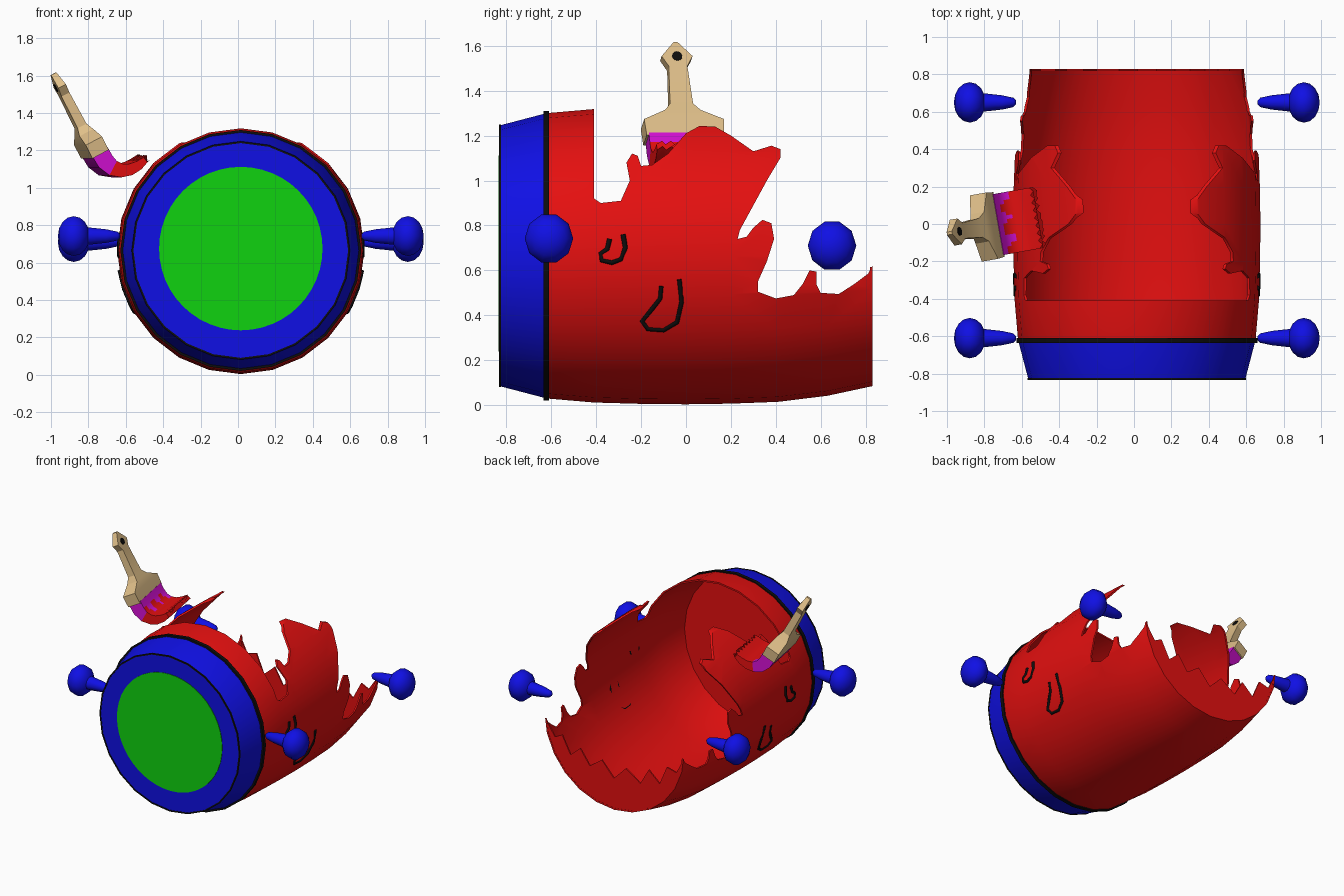
import bpy, bmesh, math
from mathutils import Matrix, Vector

if "Cube" in bpy.data.objects:
    bpy.data.objects.remove(bpy.data.objects["Cube"])

CX, CZ = 0.015, 0.665          # barrel axis
SEG = 24


def mat(name, r, g, b):
    m = bpy.data.materials.new(name)
    m.diffuse_color = (r, g, b, 1)
    m.use_nodes = True
    m.node_tree.nodes["Principled BSDF"].inputs["Base Color"].default_value = m.diffuse_color
    return m


RED = mat("red", 0.78, 0.005, 0.005)
BLUE = mat("blue", 0.005, 0.005, 0.78)
GREEN = mat("green", 0.005, 0.65, 0.005)
BLACK = mat("black", 0.004, 0.004, 0.004)
TAN = mat("tan", 0.74, 0.52, 0.25)
MAGENTA = mat("magenta", 0.65, 0.005, 0.65)


def finish(name, bm, mats, smooth=35):
    bmesh.ops.recalc_face_normals(bm, faces=bm.faces[:])
    me = bpy.data.meshes.new(name)
    bm.to_mesh(me)
    bm.free()
    for m in mats:
        me.materials.append(m)
    ob = bpy.data.objects.new(name, me)
    bpy.context.collection.objects.link(ob)
    if smooth:
        shade(ob, smooth)
    return ob


def activate(ob):
    bpy.ops.object.select_all(action='DESELECT')
    ob.select_set(True)
    bpy.context.view_layer.objects.active = ob


def shade(ob, angle):
    activate(ob)
    bpy.ops.object.shade_smooth_by_angle(angle=math.radians(angle))


def loft(rings, close=False):
    """Join rings of points; cap the ends, or join last to first."""
    bm = bmesh.new()
    vs = [[bm.verts.new(p) for p in r] for r in rings]
    n = len(rings[0])
    pairs = list(zip(vs, vs[1:])) + ([(vs[-1], vs[0])] if close else [])
    for a, b in pairs:
        for i in range(n):
            j = (i + 1) % n
            bm.faces.new((a[i], a[j], b[j], b[i]))
    if not close:
        bm.faces.new(vs[0])
        bm.faces.new(vs[-1])
    return bm


def circle(y, r, seg=SEG):
    return [(CX + r * math.sin(2 * math.pi * i / seg), y,
             CZ + r * math.cos(2 * math.pi * i / seg)) for i in range(seg)]


# Barrel shell: bulged tube, closed at the front, open at the back
PROFILE = [(-0.83, 0.58), (-0.62, 0.635), (-0.41, 0.653), (-0.2, 0.659), (0, 0.661),
           (0.2, 0.658), (0.41, 0.65), (0.63, 0.623), (0.83, 0.58)]


def radius(y):
    for (y0, r0), (y1, r1) in zip(PROFILE, PROFILE[1:]):
        if y <= y1:
            return r0 + (r1 - r0) * (y - y0) / (y1 - y0)
    return PROFILE[-1][1]


inner = [(max(y, -0.815), r - 0.012) for y, r in reversed(PROFILE)]
bm = loft([circle(y, r) for y, r in PROFILE + inner])
for f in bm.faces:
    c = f.calc_center_median()
    rad = math.hypot(c.x - CX, c.z - CZ)
    if c.y < -0.825 or (c.y < -0.62 and rad > radius(c.y) - 0.009):
        f.material_index = 1
barrel = finish("barrel", bm, [RED, BLUE], 0)

# Ragged splash opening, cut sideways through the barrel
SPLASH = [(-0.41, 0.92), (-0.38, 0.9), (-0.29, 0.91), (-0.25, 1.0), (-0.265, 1.08),
          (-0.24, 1.12), (-0.215, 1.11), (-0.2, 1.065), (-0.15, 1.07), (-0.08, 1.12),
          (0, 1.21), (0.06, 1.243), (0.13, 1.24), (0.2, 1.2), (0.3, 1.13), (0.38, 1.155),
          (0.42, 1.14), (0.42, 1.1), (0.36, 1.0), (0.3, 0.89), (0.24, 0.78), (0.23, 0.74),
          (0.27, 0.75), (0.3, 0.79), (0.34, 0.825), (0.38, 0.81), (0.392, 0.74),
          (0.36, 0.64), (0.32, 0.55), (0.32, 0.505), (0.4, 0.475), (0.48, 0.49),
          (0.52, 0.54), (0.55, 0.6), (0.58, 0.595), (0.58, 0.54), (0.6, 0.5),
          (0.68, 0.495), (0.75, 0.54), (0.81, 0.585), (0.835, 0.63),
          (1.0, 0.63), (1.0, 1.6), (-0.41, 1.6)]
cutter = finish("splash_cutter", loft([[(x, y, z) for y, z in SPLASH] for x in (-1.2, 1.2)]),
                [RED], 0)
mod = barrel.modifiers.new("splash", 'BOOLEAN')
mod.operation = 'DIFFERENCE'
mod.solver = 'EXACT'
mod.object = cutter
activate(barrel)
bpy.ops.object.modifier_apply(modifier="splash")
cutter.hide_render = True
cutter.hide_viewport = True
shade(barrel, 35)

# Torn remains of the back end
edge = [(CX + 0.575 * math.cos(a), CZ + 0.575 * math.sin(a))
        for a in [math.radians(-5 - 170 * i / 16) for i in range(17)]]
torn = [(-0.5, 0.5), (-0.42, 0.52), (-0.36, 0.38), (-0.27, 0.46), (-0.2, 0.34), (-0.08, 0.42),
        (0.02, 0.32), (0.12, 0.43), (0.22, 0.36), (0.3, 0.47), (0.38, 0.4), (0.45, 0.53),
        (0.51, 0.5)]
finish("torn_back", loft([[(x, y, z) for x, z in edge + torn] for y in (0.818, 0.828)]),
       [RED], 0)

# Green front disc
finish("front_disc", loft([[(x, y, z + 0.01) for x, y, z in circle(y, 0.437, 48)]
                           for y in (-0.834, -0.826)]), [GREEN], 0)


# Black hoops
def hoop(name, y, r, w, t):
    finish(name, loft([circle(y - w, r - t), circle(y - w, r + t),
                       circle(y + w, r + t), circle(y + w, r - t)], True), [BLACK])


hoop("hoop", -0.622, 0.635, 0.013, 0.009)
hoop("front_rim_line", -0.828, 0.579, 0.005, 0.005)

# Painted drips on both sides, following the barrel surface
DRIPS = [[(-0.28, 0.76), (-0.27, 0.7), (-0.29, 0.65), (-0.33, 0.635), (-0.375, 0.645),
          (-0.38, 0.675), (-0.35, 0.695), (-0.34, 0.74)],
         [(-0.03, 0.56), (-0.02, 0.46), (-0.04, 0.37), (-0.1, 0.335), (-0.17, 0.34),
          (-0.195, 0.375), (-0.15, 0.43), (-0.115, 0.475), (-0.11, 0.53)]]
for side in (-1, 1):
    for pts in DRIPS:
        cu = bpy.data.curves.new("drip_outline", 'CURVE')
        cu.dimensions = '3D'
        cu.bevel_depth = 0.011
        cu.bevel_resolution = 1
        cu.use_fill_caps = True
        sp = cu.splines.new('POLY')
        sp.points.add(len(pts) - 1)
        for p, (y, z) in zip(sp.points, pts):
            x = CX + side * (math.sqrt(radius(y) ** 2 - (z - CZ) ** 2) - 0.004)
            p.co = (x, y, z, 1)
        cu.materials.append(BLACK)
        bpy.context.collection.objects.link(bpy.data.objects.new("drip_outline", cu))

# Four blue pegs: round head and tapered pin
for side in (-1, 1):
    for where, y, z in (("front", -0.61, 0.742), ("back", 0.65, 0.71)):
        bm = bmesh.new()
        turn = Matrix.Rotation(math.pi / 2, 4, 'Y')
        bmesh.ops.create_uvsphere(
            bm, u_segments=10, v_segments=8, radius=1,
            matrix=Matrix.Translation((CX + side * 0.893, y, z))
            @ Matrix.Diagonal((0.085, 0.108, 0.112, 1)) @ turn)
        finish(where + "_peg_head", bm, [BLUE], 50)
        rings = [[(CX + side * d, y + r * math.cos(k * math.pi / 5),
                   z + 0.0 + r * math.sin(k * math.pi / 5)) for k in range(10)]
                 for d, r in ((0.85, 0.05), (0.8, 0.047), (0.72, 0.038), (0.66, 0.025),
                              (0.645, 0.01))]
        finish(where + "_peg_pin", loft(rings), [BLUE], 50)

# Paint brush, built around its ferrule and turned slightly
PIVOT = Vector((-0.765, -0.01, 1.18))
YAW = Matrix.Translation(PIVOT) @ Matrix.Rotation(math.radians(10), 4, 'Z')
AXIS, NORM = Vector((-0.464, 0, 0.886)), Vector((0.886, 0, 0.464))


def brush_point(s, w, t):
    return YAW @ (AXIS * s + NORM * t + Vector((0, w, 0)))


HANDLE = [(0.0, 0.175, 0.05), (0.08, 0.18, 0.05), (0.13, 0.08, 0.042), (0.17, 0.052, 0.027),
          (0.36, 0.042, 0.024), (0.41, 0.07, 0.023), (0.485, 0.008, 0.016)]
finish("brush_handle", loft([[brush_point(s, w * a, t * b) for a, b in
                              ((-1, -1), (1, -1), (1, 1), (-1, 1))]
                             for s, w, t in HANDLE]), [TAN], 20)
finish("handle_hole", loft([[brush_point(0.41 + 0.023 * math.cos(k * math.pi / 6),
                                         0.023 * math.sin(k * math.pi / 6), t)
                             for k in range(12)] for t in (-0.026, 0.026)]), [BLACK], 0)

# Bristles: bent pad swept along a path, tip dipped in red with a wavy edge
PATH = [(0.0, 0.01, 0.048), (0.03, -0.04, 0.048), (0.07, -0.075, 0.043),
        (0.12, -0.088, 0.036), (0.165, -0.082, 0.031), (0.21, -0.06, 0.025),
        (0.25, -0.028, 0.016)]
COLS = 16
rings = []
for i, (x, z, t) in enumerate(PATH):
    a, b = PATH[max(i - 1, 0)], PATH[min(i + 1, len(PATH) - 1)]
    d = Vector((b[0] - a[0], 0, b[1] - a[1])).normalized()
    n = Vector((-d.z, 0, d.x))
    ws = [-0.165 + 0.33 * k / COLS for k in range(COLS + 1)]
    ring = []
    for sgn, row in ((1, ws), (-1, ws[::-1])):
        for w in row:
            k = round((w + 0.165) / 0.33 * COLS)
            jag = (0.02 if k % 2 else -0.005) if i == len(PATH) - 1 else 0
            ring.append(YAW @ (Vector((x, w, z)) + n * t * sgn + d * jag))
    rings.append(ring)
bm = loft(rings)
for f in bm.faces:
    p = YAW.inverted() @ f.calc_center_median()
    if p.x > 0.085 + 0.03 * math.sin(p.y * 55):
        f.material_index = 1
finish("bristles", bm, [MAGENTA, RED], 40)
